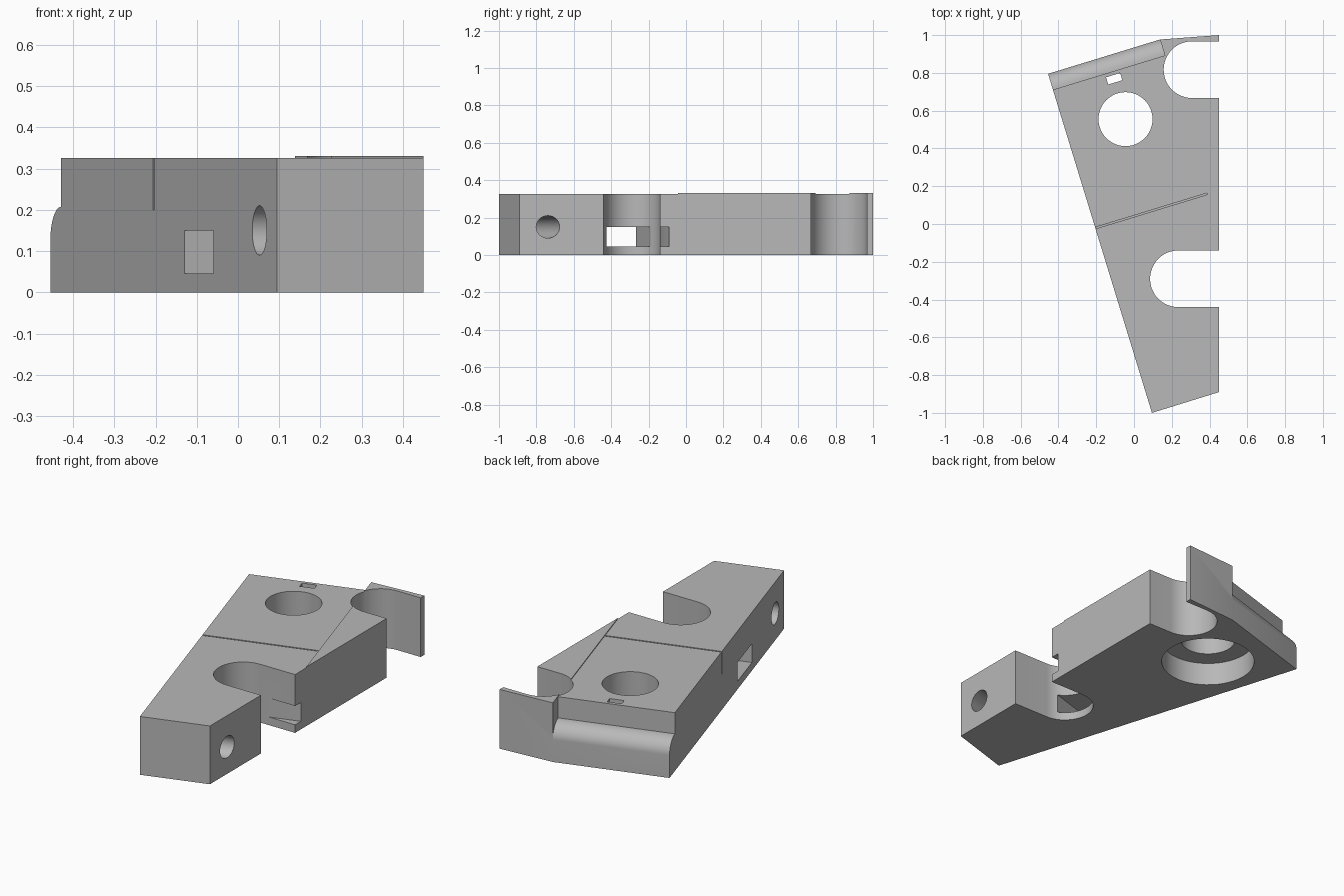
import bpy, bmesh, math
from mathutils import Matrix, Vector

if "Cube" in bpy.data.objects:
    bpy.data.objects.remove(bpy.data.objects["Cube"])

TILT = math.atan2(0.55, 1.795)
CORNER = Vector((-0.455, 0.795, 0))
# Tilted frame: x runs along the back edge, y runs backwards, origin at the back left corner
FRAME = Matrix.Translation(CORNER) @ Matrix.Rotation(TILT, 4, 'Z')
BACK_LEN = 0.62

grey = bpy.data.materials.new("plain grey")
grey.diffuse_color = (0.48, 0.48, 0.48, 1)
grey.use_nodes = True
grey.node_tree.nodes["Principled BSDF"].inputs["Base Color"].default_value = grey.diffuse_color


def prism(name, pts, offset, matrix=Matrix()):
    """Extrude a 3D polygon along an offset."""
    bm = bmesh.new()
    face = bm.faces.new([bm.verts.new(p) for p in pts])
    new = bmesh.ops.extrude_face_region(bm, geom=[face])["geom"]
    bmesh.ops.translate(bm, vec=offset, verts=[v for v in new if isinstance(v, bmesh.types.BMVert)])
    bmesh.ops.recalc_face_normals(bm, faces=bm.faces)
    bm.transform(matrix)
    mesh = bpy.data.meshes.new(name)
    bm.to_mesh(mesh)
    bm.free()
    obj = bpy.data.objects.new(name, mesh)
    bpy.context.collection.objects.link(obj)
    mesh.materials.append(grey)
    return obj


def arc(cx, cy, r, a0, a1, n):
    angles = [math.radians(a0 + (a1 - a0) * i / n) for i in range(n + 1)]
    return [(cx + r * math.cos(a), cy + r * math.sin(a)) for a in angles]


def box(name, x0, x1, y0, y1, z0, z1):
    pts = [(x0, y0, z0), (x1, y0, z0), (x1, y1, z0), (x0, y1, z0)]
    return prism(name, pts, (0, 0, z1 - z0), FRAME)


def cylinder(name, cx, cy, r, z0, z1):
    pts = [(x, y, z0) for x, y in arc(cx, cy, r, 0, 360, 48)[:-1]]
    return prism(name, pts, (0, 0, z1 - z0))


def cut(obj, cutter):
    mod = obj.modifiers.new("cut", 'BOOLEAN')
    mod.operation = 'DIFFERENCE'
    mod.solver = 'EXACT'
    mod.object = cutter
    bpy.context.view_layer.objects.active = obj
    bpy.ops.object.modifier_apply(modifier=mod.name)
    bpy.data.objects.remove(cutter)


# Wedge-shaped body with two round-ended notches and a hooked arm
back_right = FRAME @ Vector((BACK_LEN, 0, 0))
outline = [(0.095, -1), (0.45, -0.89), (0.45, -0.44)]
outline += arc(0.235, -0.29, 0.15, -90, -270, 24)
outline += [(0.45, -0.14), (0.45, 0.667)]
outline += arc(0.307, 0.817, 0.15, -90, -270, 24)
outline += [(0.45, 0.967), (0.45, 1.0), back_right[:2], CORNER[:2]]
body = prism("bracket_body", [(x, y, 0) for x, y in outline], (0, 0, 0.33))

# Slightly lower top face on the main side
cut(body, box("top_recess", -1, BACK_LEN, -3, 1, 0.325, 1))

# Rounded ledge along the back edge
ledge = [(-0.1, 0.5), (-0.1, 0.125)]
ledge = [(0, 0.1, 0.5), (0, 0.1, 0.125)]
ledge += [(0, -0.088 + 0.088 * math.cos(a), 0.125 + 0.082 * math.sin(a))
          for a in [math.pi / 2 * i / 12 for i in range(13)]]
ledge += [(0, -0.088, 0.5)]
ledge = [(-0.1, y, z) for _, y, z in ledge]
cut(body, prism("ledge_cut", ledge, (BACK_LEN + 0.1, 0, 0), FRAME))

# Large hole with a wider counterbore underneath
cut(body, cylinder("main_hole", -0.045, 0.555, 0.143, -1, 1))
cut(body, cylinder("counterbore", -0.045, 0.555, 0.245, -1, 0.13))

# Small rectangular window, thin groove and rectangular side channel
wx, wy, _ = FRAME.inverted() @ Vector((-0.105, 0.769, 0))
cut(body, box("window", wx - 0.039, wx + 0.039, wy - 0.02, wy + 0.02, 0.1, 1))
cut(body, box("groove", -0.1, BACK_LEN, -0.858, -0.850, 0.2, 1))
cut(body, box("side_channel", -0.2, 1.5, -1.35, -1.111, 0.045, 0.15))

# Round cross hole near the front
ring = [(-0.2, y, z) for y, z in arc(-1.731, 0.15, 0.06, 0, 360, 32)[:-1]]
cut(body, prism("cross_hole", ring, (1.5, 0, 0), FRAME))

bpy.ops.object.select_all(action='DESELECT')
body.select_set(True)
bpy.context.view_layer.objects.active = body
bpy.ops.object.shade_smooth_by_angle(angle=math.radians(30))
